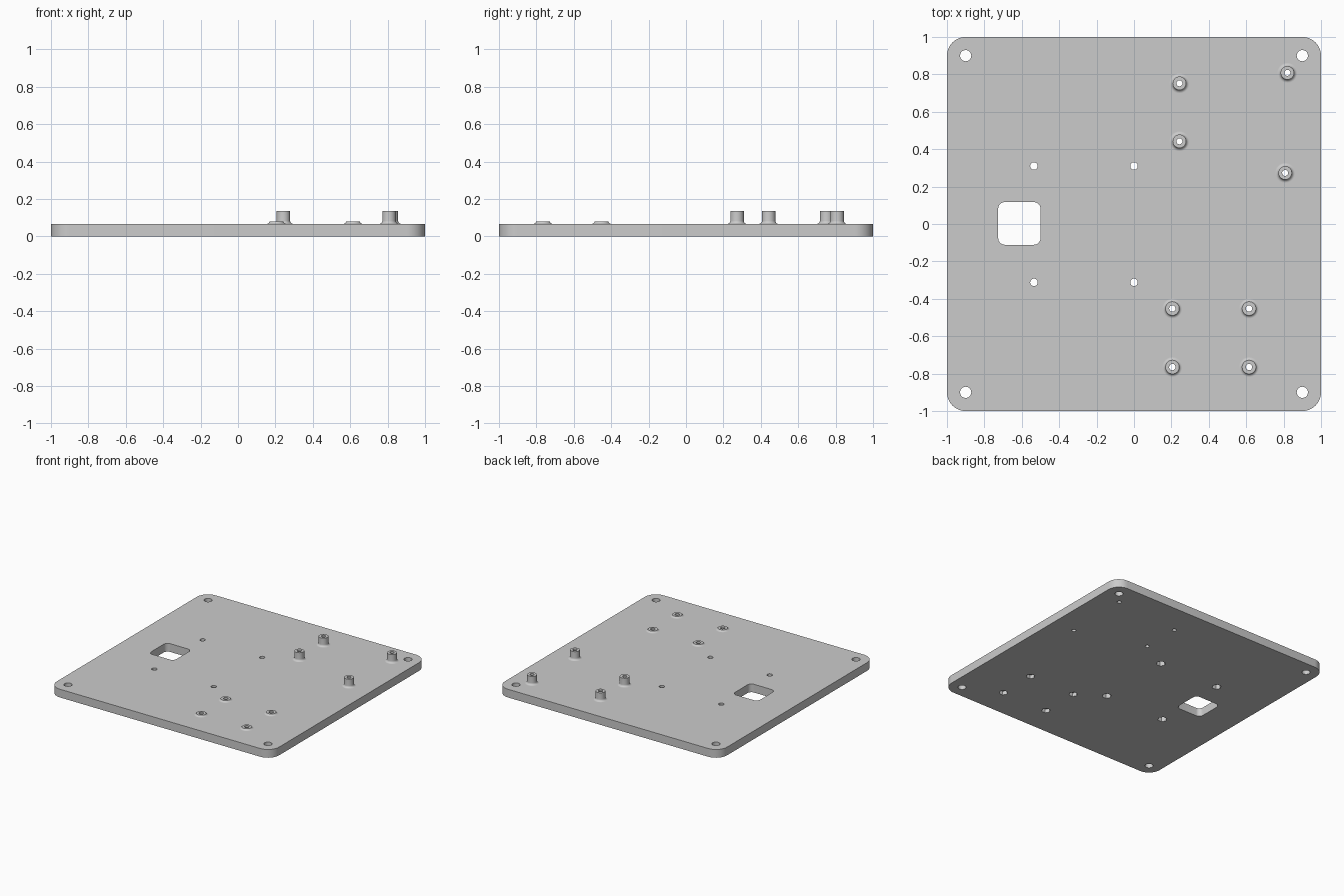
import bpy, bmesh, math

cube = bpy.data.objects.get("Cube")
if cube:
    bpy.data.objects.remove(cube)

grey = bpy.data.materials.new("plain grey")
grey.use_nodes = True
GREY = (0.6, 0.6, 0.6, 1)
grey.diffuse_color = GREY
grey.node_tree.nodes["Principled BSDF"].inputs["Base Color"].default_value = GREY

TOP = 0.067
CORNER_HOLES = [(x, y) for x in (-0.9, 0.9) for y in (-0.9, 0.9)]
SMALL_HOLES = [(x, y) for x in (-0.535, 0) for y in (-0.312, 0.31)]
LOW_BOSSES = [(x, y) for x in (0.205, 0.615) for y in (-0.765, -0.452)]
TALL_BOSSES = [(0.243, 0.752), (0.243, 0.442), (0.82, 0.808), (0.808, 0.273)]


def finish(name, bm):
    bmesh.ops.recalc_face_normals(bm, faces=bm.faces)
    mesh = bpy.data.meshes.new(name)
    bm.to_mesh(mesh)
    bm.free()
    mesh.materials.append(grey)
    ob = bpy.data.objects.new(name, mesh)
    bpy.context.collection.objects.link(ob)
    return ob


def prism(bm, outline, z0, z1):
    low = [bm.verts.new((x, y, z0)) for x, y in outline]
    high = [bm.verts.new((x, y, z1)) for x, y in outline]
    bm.faces.new(low[::-1])
    bm.faces.new(high)
    for i in range(len(low)):
        j = (i + 1) % len(low)
        bm.faces.new((low[i], low[j], high[j], high[i]))


def circle(x, y, r, n=32):
    return [(x + r * math.cos(math.tau * i / n), y + r * math.sin(math.tau * i / n))
            for i in range(n)]


def rounded_rect(cx, cy, w, h, r, n=10):
    pts = []
    for k, (sx, sy) in enumerate([(1, 1), (-1, 1), (-1, -1), (1, -1)]):
        for i in range(n + 1):
            a = math.pi / 2 * (k + i / n)
            pts.append((cx + sx * (w / 2 - r) + r * math.cos(a),
                        cy + sy * (h / 2 - r) + r * math.sin(a)))
    return pts


def smooth(ob):
    bpy.ops.object.select_all(action='DESELECT')
    ob.select_set(True)
    bpy.context.view_layer.objects.active = ob
    bpy.ops.object.shade_smooth_by_angle(angle=math.radians(30))


def boss(name, x, y, top, bore, radius=0.036, fillet=0.017, n=32):
    # Hollow post with a concave fillet where it meets the plate
    profile = [(bore, TOP), (bore, top), ]
    steps = 8
    sweep = math.pi / 2
    if top - TOP < fillet:
        sweep = math.acos(1 - (top - TOP) / fillet)
    else:
        profile.append((radius, top))
    for i in range(steps, -1, -1):
        a = sweep * i / steps
        profile.append((radius + fillet * (1 - math.sin(a)),
                        TOP + fillet * (1 - math.cos(a))))
    bm = bmesh.new()
    rings = [[bm.verts.new((px, py, z)) for px, py in circle(x, y, r, n)]
             for r, z in profile]
    for a, b in zip(rings, rings[1:]):
        for i in range(n):
            j = (i + 1) % n
            bm.faces.new((a[i], a[j], b[j], b[i]))
    # Close the underside so that normals are unambiguous
    for i in range(n):
        j = (i + 1) % n
        bm.faces.new((rings[-1][i], rings[-1][j], rings[0][j], rings[0][i]))
    smooth(finish(name, bm))


# Base plate
bm = bmesh.new()
prism(bm, rounded_rect(0, 0, 2, 2, 0.1), 0, TOP)
plate = finish("base_plate", bm)

# Through holes and rounded square window
bm = bmesh.new()
for spots, r in ((CORNER_HOLES, 0.03), (SMALL_HOLES, 0.02),
                 (LOW_BOSSES, 0.017), (TALL_BOSSES, 0.016)):
    for x, y in spots:
        prism(bm, circle(x, y, r), -0.1, 0.2)
prism(bm, rounded_rect(-0.613, 0.003, 0.226, 0.228, 0.035), -0.1, 0.2)
holes = finish("hole_cutter", bm)

# Hexagonal nut pockets in the underside
bm = bmesh.new()
for spots, r, depth in ((SMALL_HOLES, 0.035, 0.045), (LOW_BOSSES, 0.033, 0.03)):
    for x, y in spots:
        prism(bm, circle(x, y, r, 6), -0.1, depth)
pockets = finish("pocket_cutter", bm)

for cutter in (holes, pockets):
    mod = plate.modifiers.new(cutter.name, 'BOOLEAN')
    mod.operation = 'DIFFERENCE'
    mod.solver = 'EXACT'
    mod.object = cutter
    cutter.hide_render = True
bpy.context.view_layer.update()
cut_mesh = bpy.data.meshes.new_from_object(
    plate.evaluated_get(bpy.context.evaluated_depsgraph_get()))
plate.modifiers.clear()
plate.data = cut_mesh
for cutter in (holes, pockets):
    bpy.data.objects.remove(cutter)
smooth(plate)

# Standoffs
for i, (x, y) in enumerate(LOW_BOSSES, 1):
    boss(f"low_boss_{i}", x, y, 0.079, 0.017)
for i, (x, y) in enumerate(TALL_BOSSES, 1):
    boss(f"tall_standoff_{i}", x, y, 0.136, 0.016)
